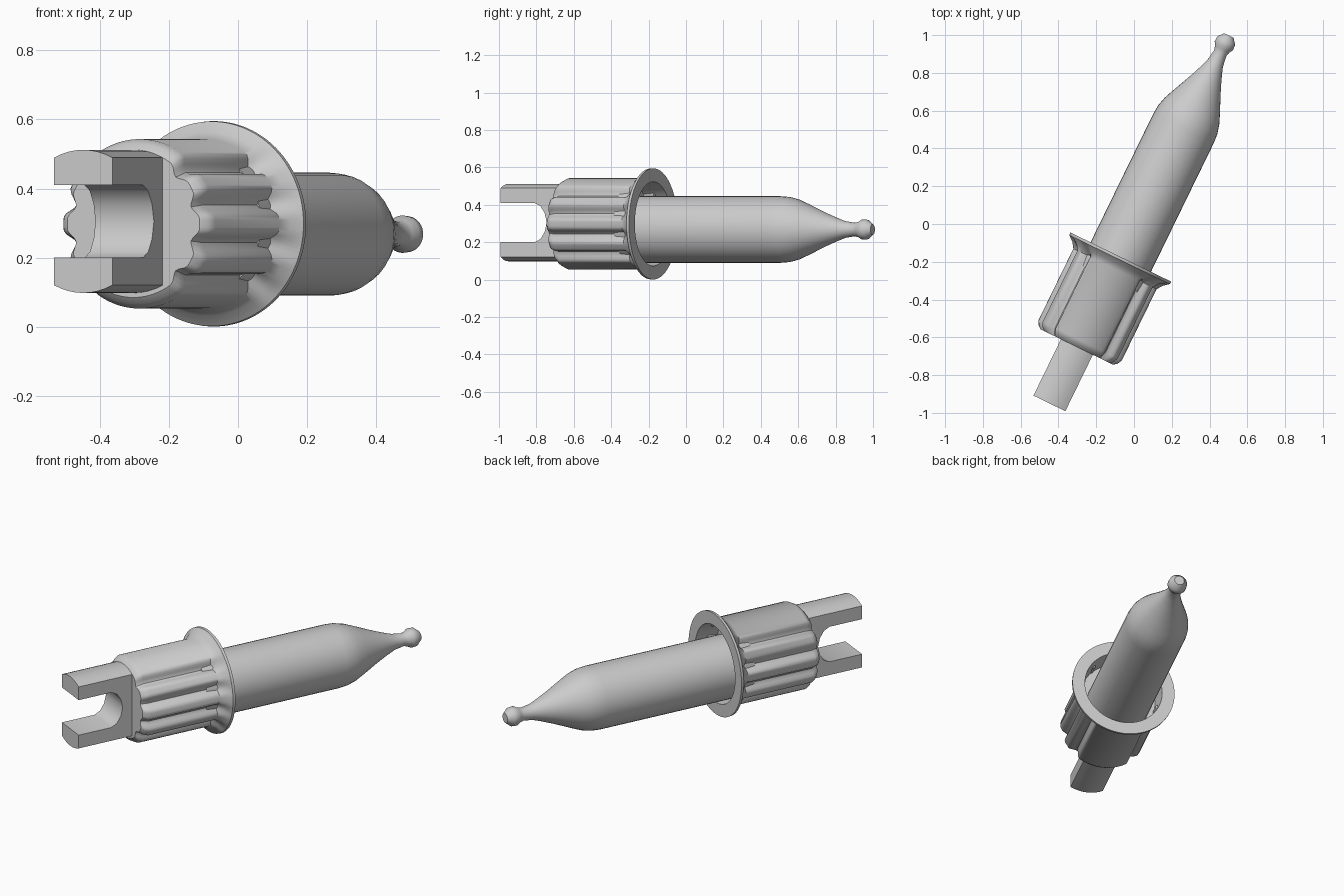
import bpy, math
from mathutils import Matrix

if "Cube" in bpy.data.objects:
    bpy.data.objects.remove(bpy.data.objects["Cube"])

# Shared axis: local +X runs along the pen-like body, turned 64 degrees in plan
ANGLE = math.radians(64)
ORIGIN = (-0.07, -0.175)


def make(name, verts, faces, z, smooth=35):
    me = bpy.data.meshes.new(name)
    me.from_pydata(verts, [], faces)
    ob = bpy.data.objects.new(name, me)
    bpy.context.collection.objects.link(ob)
    ob.data.transform(Matrix.Translation((ORIGIN[0], ORIGIN[1], z)) @ Matrix.Rotation(ANGLE, 4, 'Z'))
    bpy.ops.object.select_all(action='DESELECT')
    ob.select_set(True)
    bpy.context.view_layer.objects.active = ob
    bpy.ops.object.mode_set(mode='EDIT')
    bpy.ops.mesh.select_all(action='SELECT')
    bpy.ops.mesh.normals_make_consistent(inside=False)
    bpy.ops.object.mode_set(mode='OBJECT')
    bpy.ops.object.shade_smooth_by_angle(angle=math.radians(smooth))
    return ob


def lathe(name, profile, n, z, flute=lambda a: 0):
    """Spin (position, radius, flute depth) stations around the axis, capping both ends."""
    verts, faces = [], []
    for s, r, depth in profile:
        for i in range(n):
            a = 2 * math.pi * i / n
            rr = r - depth * flute(a)
            verts.append((s, rr * math.cos(a), rr * math.sin(a)))
    for k in range(len(profile) - 1):
        for i in range(n):
            j = (i + 1) % n
            faces.append((k * n + i, k * n + j, (k + 1) * n + j, (k + 1) * n + i))
    faces.append(tuple(range(n)))
    last = (len(profile) - 1) * n
    faces.append(tuple(range(last, last + n)))
    return make(name, verts, faces, z)


# Long body with tapering neck and small rounded bulb at the tip
body = [(-0.3, 0.178), (0.76, 0.178), (0.81, 0.174), (0.86, 0.161), (0.915, 0.138), (0.973, 0.112),
        (1.03, 0.087), (1.085, 0.065), (1.14, 0.045), (1.20, 0.036), (1.225, 0.042),
        (1.245, 0.054), (1.275, 0.052), (1.305, 0.028)]
lathe("body", [(s, r, 0) for s, r in body], 40, 0.268)


# Fluted collar: four lengthwise grooves on each side, smooth top and bottom
def flute(a):
    best = 0
    for base in (0, 180):
        for g in (-45, -15, 15, 45):
            d = abs((math.degrees(a) - base - g + 180) % 360 - 180)
            if d < 11:
                best = max(best, 0.5 + 0.5 * math.cos(math.pi * d / 11))
    return best


D = 0.035
collar = [(-0.53, 0.13, 0), (-0.53, 0.213, D * 0.6), (-0.515, 0.232, D), (-0.49, 0.245, D),
          (-0.07, 0.245, D), (-0.04, 0.266, D * 0.4), (-0.015, 0.296, 0), (0.0, 0.297, 0),
          (0.0, 0.225, 0), (-0.13, 0.215, 0)]
lathe("fluted_collar", collar, 144, 0.298, flute)

# Forked tail: two prongs joined by a rounded web, with a curved outer surface
R, W = 0.207, 0.094
slot = [(-0.862, 0.105), (-0.66, 0.105), (-0.625, 0.088), (-0.6, 0.05), (-0.588, 0.0)]
inner = slot + [(s, -z) for s, z in reversed(slot[:-1])]
ys = [W * (i / 4 - 1) for i in range(9)]
verts, faces = [], []
for y in ys:
    top = math.sqrt(R * R - y * y)
    ring = inner + [(-0.862, -top), (-0.5, -top), (-0.5, top), (-0.862, top)]
    verts += [(s, y, z) for s, z in ring]
m = len(inner) + 4
for k in range(len(ys) - 1):
    for i in range(m):
        j = (i + 1) % m
        faces.append((k * m + i, k * m + j, (k + 1) * m + j, (k + 1) * m + i))
faces += [tuple(range(m)), tuple(range((len(ys) - 1) * m, len(ys) * m))]
make("forked_tail", verts, faces, 0.305)
